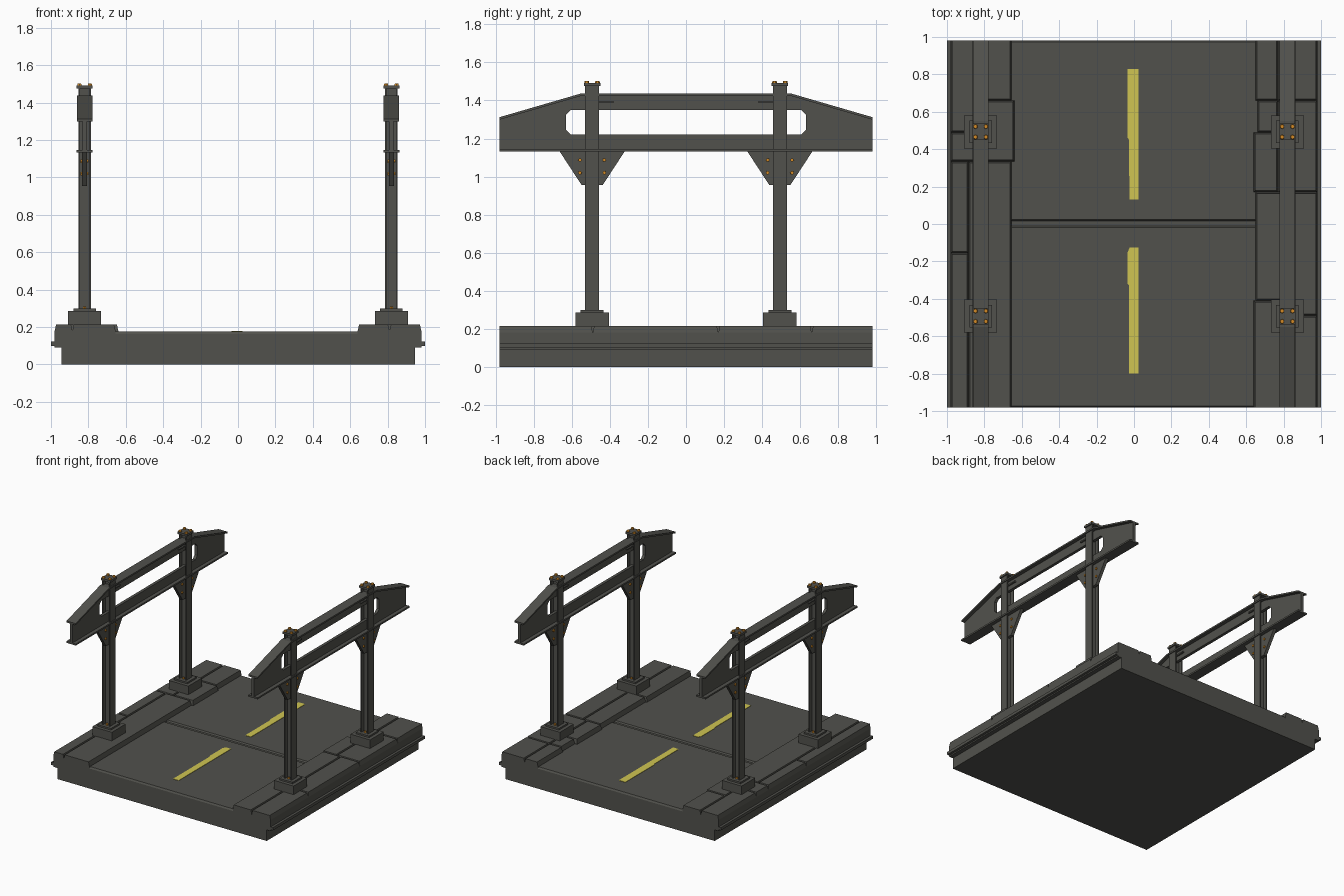
import bpy, bmesh, math
from mathutils import Matrix, Vector

if "Cube" in bpy.data.objects:
    bpy.data.objects.remove(bpy.data.objects["Cube"])


def material(name, rgb):
    m = bpy.data.materials.new(name)
    m.diffuse_color = (*rgb, 1)
    m.use_nodes = True
    m.node_tree.nodes["Principled BSDF"].inputs["Base Color"].default_value = m.diffuse_color
    return m


GREY = material("dark concrete grey", (0.083, 0.083, 0.073))
YELLOW = material("road paint yellow", (0.63, 0.56, 0.085))
ORANGE = material("bolt orange", (0.66, 0.26, 0.02))


def finish(bm, name, mat):
    bmesh.ops.recalc_face_normals(bm, faces=bm.faces)
    me = bpy.data.meshes.new(name)
    bm.to_mesh(me)
    bm.free()
    me.materials.append(mat)
    ob = bpy.data.objects.new(name, me)
    bpy.context.collection.objects.link(ob)
    return ob


def prism(bm, pts, axis, a, b):
    """Extrude a 2D outline along x (pts = y,z), y (pts = x,z) or z (pts = x,y)."""
    place = {"x": lambda p, t: (t, p[0], p[1]),
             "y": lambda p, t: (p[0], t, p[1]),
             "z": lambda p, t: (p[0], p[1], t)}[axis]
    lo = [bm.verts.new(place(p, a)) for p in pts]
    hi = [bm.verts.new(place(p, b)) for p in pts]
    bm.faces.new(lo)
    bm.faces.new(hi)
    n = len(pts)
    for i in range(n):
        bm.faces.new((lo[i], lo[(i + 1) % n], hi[(i + 1) % n], hi[i]))


def box(bm, x0, x1, y0, y1, z0, z1):
    prism(bm, [(x0, y0), (x1, y0), (x1, y1), (x0, y1)], "z", z0, z1)


def bolt(bm, pos, axis, r=0.013, depth=0.012):
    rot = Matrix.Rotation(math.pi / 2, 4, "Y") if axis == "x" else Matrix()
    bmesh.ops.create_cone(bm, cap_ends=True, segments=6, radius1=r, radius2=r * 0.85,
                          depth=depth, matrix=Matrix.Translation(Vector(pos)) @ rot)


# Deck core with side ledges
half = [(0.945, 0), (0.945, 0.09), (0.98, 0.09), (0.98, 0.10), (1.0, 0.10),
        (1.0, 0.123), (0.98, 0.123), (0.98, 0.13)]
bm = bmesh.new()
prism(bm, half + [(-x, z) for x, z in reversed(half)], "y", -0.98, 0.98)
finish(bm, "deck_core", GREY)

# Two road slabs with a joint between them
for name, y0, y1 in (("road_front", -0.98, -0.01), ("road_back", 0.016, 0.98)):
    bm = bmesh.new()
    prism(bm, [(y0, 0.13), (y0, 0.163), (y0 + 0.008, 0.176), (y1 - 0.008, 0.176),
               (y1, 0.163), (y1, 0.13)], "x", -0.67, 0.67)
    finish(bm, name, GREY)
bm = bmesh.new()
box(bm, -0.67, 0.67, -0.01, 0.016, 0.13, 0.165)
finish(bm, "road_joint", GREY)

# Painted lane dashes with worn edges
dashes = [[(-0.025, 0.13), (0.025, 0.13), (0.025, 0.83), (-0.034, 0.83), (-0.034, 0.46),
           (-0.026, 0.45)],
          [(-0.026, -0.80), (0.025, -0.80), (0.025, -0.125), (-0.022, -0.125),
           (-0.034, -0.15), (-0.034, -0.32), (-0.026, -0.33)]]
for d in dashes:
    bm = bmesh.new()
    prism(bm, d, "z", 0.174, 0.179)
    finish(bm, "lane_dash", YELLOW)

# Pavement stones: x0, x1, y0, y1, with sloped upper edges forming V grooves
stones = [(-0.98, -0.82, 0.49, 0.98), (-0.98, -0.82, 0.335, 0.49),
          (-0.82, -0.655, 0.66, 0.98), (-0.82, -0.64, 0.335, 0.66),
          (-0.98, -0.885, -0.155, 0.335), (-0.98, -0.885, -0.98, -0.155),
          (-0.885, -0.655, -0.98, 0.335),
          (0.77, 0.98, 0.66, 0.98), (0.77, 0.98, 0.17, 0.66),
          (0.65, 0.77, 0.66, 0.98), (0.66, 0.77, 0.49, 0.66), (0.64, 0.77, 0.17, 0.49),
          (0.81, 0.98, -0.49, 0.17), (0.65, 0.81, -0.41, 0.17),
          (0.81, 0.98, -0.98, -0.49), (0.64, 0.81, -0.98, -0.41)]
for x0, x1, y0, y1 in stones:
    bm = bmesh.new()
    box(bm, x0, x1, y0, y1, 0.13, 0.18)
    top = [f for f in bm.faces if f.calc_center_median().z > 0.179]
    new = bmesh.ops.extrude_face_region(bm, geom=top)["geom"]
    bmesh.ops.delete(bm, geom=top, context="FACES_ONLY")
    cx, cy = (x0 + x1) / 2, (y0 + y1) / 2
    for v in [g for g in new if isinstance(g, bmesh.types.BMVert)]:
        v.co.x += math.copysign(0.008, cx - v.co.x)
        if abs(v.co.y) < 0.97:
            v.co.y += math.copysign(0.008, cy - v.co.y)
        v.co.z = 0.215
    finish(bm, "pavement_stone", GREY)

for sx in (-1, 1):
    X = 0.82 * sx
    # Girder web: C-shaped half outline, mirrored in y
    web = [(0, 1.14), (0.98, 1.14), (0.98, 1.305), (0.55, 1.43), (0, 1.43), (0, 1.35),
           (0.605, 1.35), (0.63, 1.325), (0.63, 1.245), (0.605, 1.22), (0, 1.22)]
    bm = bmesh.new()
    for s in (-1, 1):
        prism(bm, [(y * s, z) for y, z in web], "x", X - 0.012, X + 0.012)
    finish(bm, "girder_web", GREY)
    # Girder flanges
    crown = [(-0.98, 1.312), (-0.55, 1.437), (0.55, 1.437), (0.98, 1.312)]
    bm = bmesh.new()
    prism(bm, crown + [(y, z - 0.013) for y, z in reversed(crown)], "x",
          X - 0.041, X + 0.041)
    finish(bm, "girder_top_flange", GREY)
    bm = bmesh.new()
    box(bm, X - 0.043, X + 0.043, -0.98, 0.98, 1.133, 1.146)
    finish(bm, "girder_bottom_flange", GREY)

    for sy in (-1, 1):
        Y = 0.493 * sy
        # Footing and base plate
        bm = bmesh.new()
        box(bm, X - 0.088, X + 0.088, Y - 0.088, Y + 0.088, 0.21, 0.285)
        finish(bm, "post_footing", GREY)
        bm = bmesh.new()
        box(bm, X - 0.06, X + 0.06, Y - 0.06, Y + 0.06, 0.285, 0.298)
        finish(bm, "post_base_plate", GREY)
        # I-section post
        i_quarter = [(0.034, 0.037), (0.025, 0.037), (0.025, 0.007)]
        outline = (i_quarter + [(-x, y) for x, y in reversed(i_quarter)]
                   + [(-x, -y) for x, y in i_quarter]
                   + [(x, -y) for x, y in reversed(i_quarter)])
        bm = bmesh.new()
        prism(bm, [(X + x, Y + y) for x, y in outline], "z", 0.298, 1.478)
        finish(bm, "post", GREY)
        # Cap plate and small stub beside the post
        bm = bmesh.new()
        box(bm, X - 0.043, X + 0.043, Y - 0.043, Y + 0.043, 1.475, 1.492)
        finish(bm, "post_cap", GREY)
        bm = bmesh.new()
        ys = sorted((Y - 0.03 * sy, Y - 0.112 * sy))
        box(bm, X - 0.025, X + 0.025, ys[0], ys[1], 1.386, 1.396)
        finish(bm, "post_stub", GREY)
        # Gusset plate under the girder
        bm = bmesh.new()
        prism(bm, [(Y - 0.172, 1.134), (Y - 0.055, 0.955), (Y + 0.055, 0.955),
                   (Y + 0.172, 1.134)], "x", X - 0.013, X + 0.013)
        finish(bm, "gusset_plate", GREY)
        # Bolts on cap, base plate and gusset
        bm = bmesh.new()
        for a in (-1, 1):
            for b in (-1, 1):
                bolt(bm, (X + 0.028 * a, Y + 0.028 * b, 1.497), "z")
            bolt(bm, (X, Y + 0.024 * a, 0.303), "z", 0.01)
            for z in (1.02, 1.087):
                bolt(bm, (X, Y + 0.064 * a, z), "x", 0.011, 0.042)
        finish(bm, "bolts", ORANGE)
